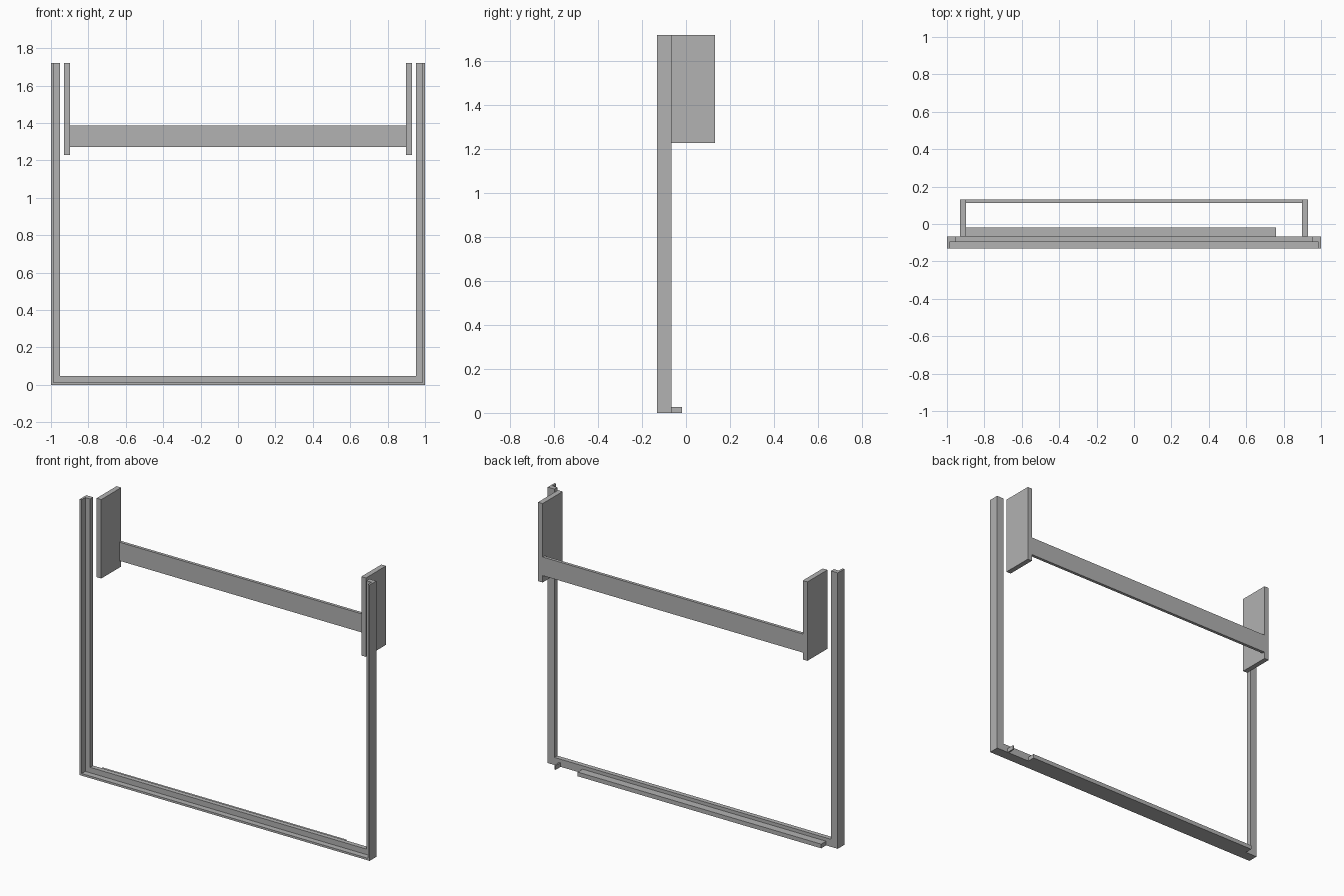
import bpy
import bmesh
from mathutils import Vector

cube = bpy.data.objects.get("Cube")
if cube:
    bpy.data.objects.remove(cube, do_unlink=True)

# Single plain grey finish
grey = bpy.data.materials.new("plain grey")
grey.use_nodes = True
colour = (0.445, 0.445, 0.445, 1)
grey.diffuse_color = colour
grey.node_tree.nodes["Principled BSDF"].inputs["Base Color"].default_value = colour

# Shared levels
FRONT, STEP, REAR, BACK = -0.131, -0.095, -0.066, 0.131
TOP = 1.72
PANEL_IN, PANEL_OUT = 0.897, 0.929


def finish(bm, name):
    bmesh.ops.recalc_face_normals(bm, faces=bm.faces)
    mesh = bpy.data.meshes.new(name)
    bm.to_mesh(mesh)
    bm.free()
    mesh.materials.append(grey)
    obj = bpy.data.objects.new(name, mesh)
    bpy.context.collection.objects.link(obj)
    return obj


def box(name, low, high):
    low, high = Vector(low), Vector(high)
    bm = bmesh.new()
    bmesh.ops.create_cube(bm, size=1)
    bmesh.ops.scale(bm, vec=high - low, verts=bm.verts)
    bmesh.ops.translate(bm, vec=(low + high) / 2, verts=bm.verts)
    return finish(bm, name)


# U-shaped frame: a rebated L profile (inset, depth) swept with mitred corners
profile = [(0, FRONT), (0.013, FRONT), (0.013, STEP),
           (0.047, STEP), (0.047, REAR), (0, REAR)]
bm = bmesh.new()
rings = []
for side, at_top in ((-1, True), (-1, False), (1, False), (1, True)):
    rings.append([bm.verts.new((side * (1 - inset), y, TOP if at_top else inset))
                  for inset, y in profile])
for ring_a, ring_b in zip(rings, rings[1:]):
    for i in range(len(profile)):
        j = (i + 1) % len(profile)
        bm.faces.new((ring_a[i], ring_a[j], ring_b[j], ring_b[i]))
bm.faces.new(rings[0])
bm.faces.new(rings[-1])
finish(bm, "rebated_frame")

# Upright side panels behind the stiles
for name, side in (("left_panel", 1), ("right_panel", -1)):
    xs = sorted((side * PANEL_IN, side * PANEL_OUT))
    box(name, (xs[0], REAR, 1.228), (xs[1], BACK, TOP))

# Rail joining the panels at the back
box("back_rail", (-PANEL_IN, 0.112, 1.271), (PANEL_IN, BACK, 1.387))

# Ledge behind the bottom rail, with a gap before its small end tab
box("bottom_ledge", (-0.92, REAR, 0), (0.76, -0.018, 0.026))
box("ledge_end_tab", (0.911, REAR, 0), (0.92, -0.018, 0.026))
